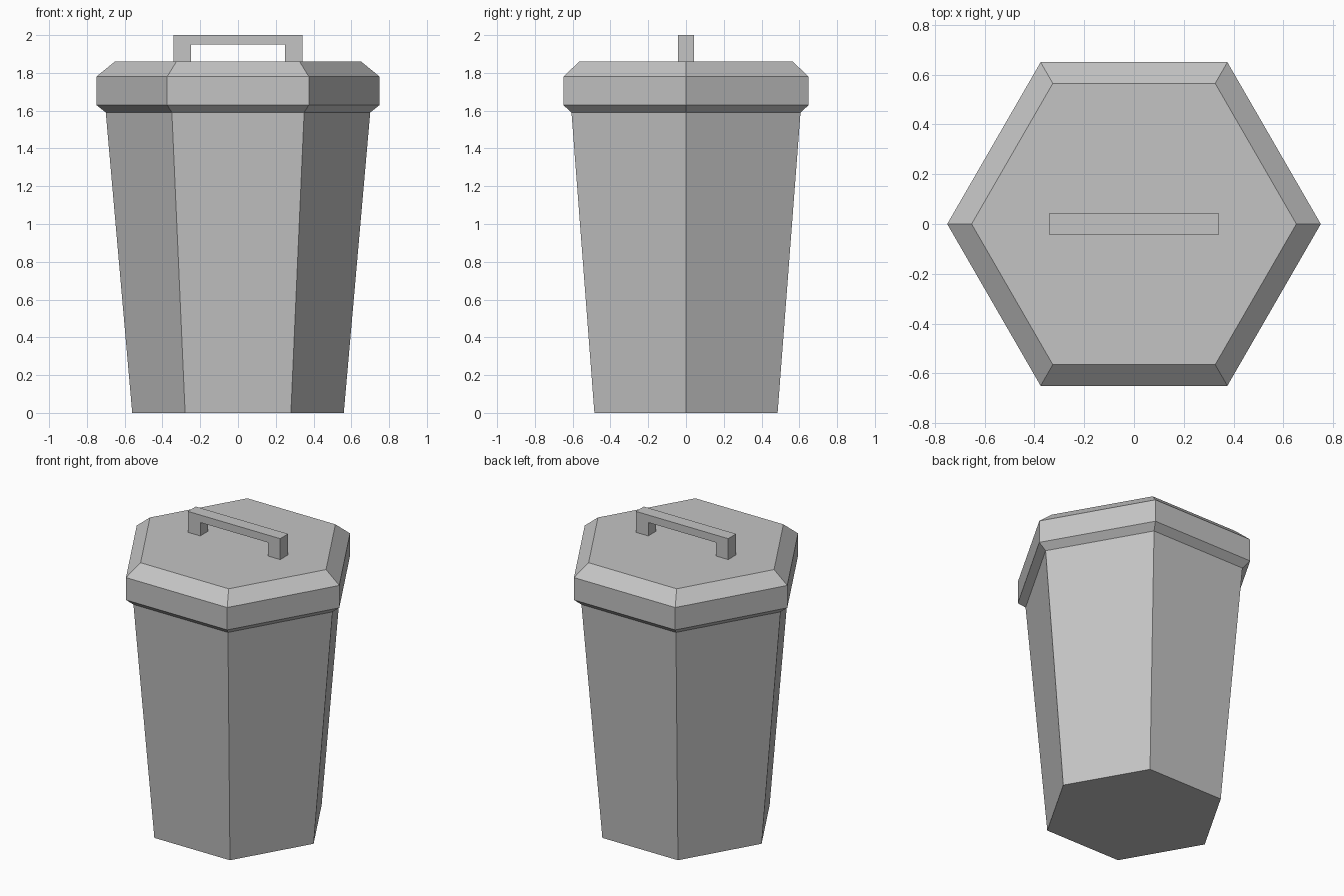
import bpy, bmesh
from math import cos, sin, pi

cube = bpy.data.objects.get("Cube")
if cube:
    bpy.data.objects.remove(cube, do_unlink=True)

# Single flat grey
grey = bpy.data.materials.new("grey_metal")
grey.use_nodes = True
colour = (0.55, 0.55, 0.55, 1)
grey.diffuse_color = colour
grey.node_tree.nodes["Principled BSDF"].inputs["Base Color"].default_value = colour


def finish(name, bm):
    bmesh.ops.recalc_face_normals(bm, faces=bm.faces)
    mesh = bpy.data.meshes.new(name)
    bm.to_mesh(mesh)
    bm.free()
    mesh.materials.append(grey)
    obj = bpy.data.objects.new(name, mesh)
    bpy.context.collection.objects.link(obj)
    return obj


def hex_stack(name, profile, sides=6):
    """Closed solid through hexagonal rings given as (radius, height)."""
    bm = bmesh.new()
    rings = [[bm.verts.new((r * cos(2 * pi * i / sides), r * sin(2 * pi * i / sides), z))
              for i in range(sides)] for r, z in profile]
    for low, high in zip(rings, rings[1:]):
        for i in range(sides):
            j = (i + 1) % sides
            bm.faces.new((low[i], low[j], high[j], high[i]))
    bm.faces.new(rings[0][::-1])
    bm.faces.new(rings[-1])
    return finish(name, bm)


# Tapered bin and its bevelled lid
hex_stack("bin_body", [(0.56, 0), (0.70, 1.59)])
hex_stack("lid", [(0.70, 1.59), (0.75, 1.63), (0.75, 1.78), (0.652, 1.86)])

# Handle: a bracket outline extruded front to back
outline = [(-0.342, 1.86), (-0.342, 2.0), (0.342, 2.0), (0.342, 1.86),
           (0.25, 1.86), (0.25, 1.95), (-0.25, 1.95), (-0.25, 1.86)]
half_depth = 0.042
bm = bmesh.new()
front = bm.faces.new([bm.verts.new((x, -half_depth, z)) for x, z in outline])
extruded = bmesh.ops.extrude_face_region(bm, geom=[front], use_keep_orig=True)
moved = [v for v in extruded["geom"] if isinstance(v, bmesh.types.BMVert)]
bmesh.ops.translate(bm, verts=moved, vec=(0, 2 * half_depth, 0))
finish("lid_handle", bm)
